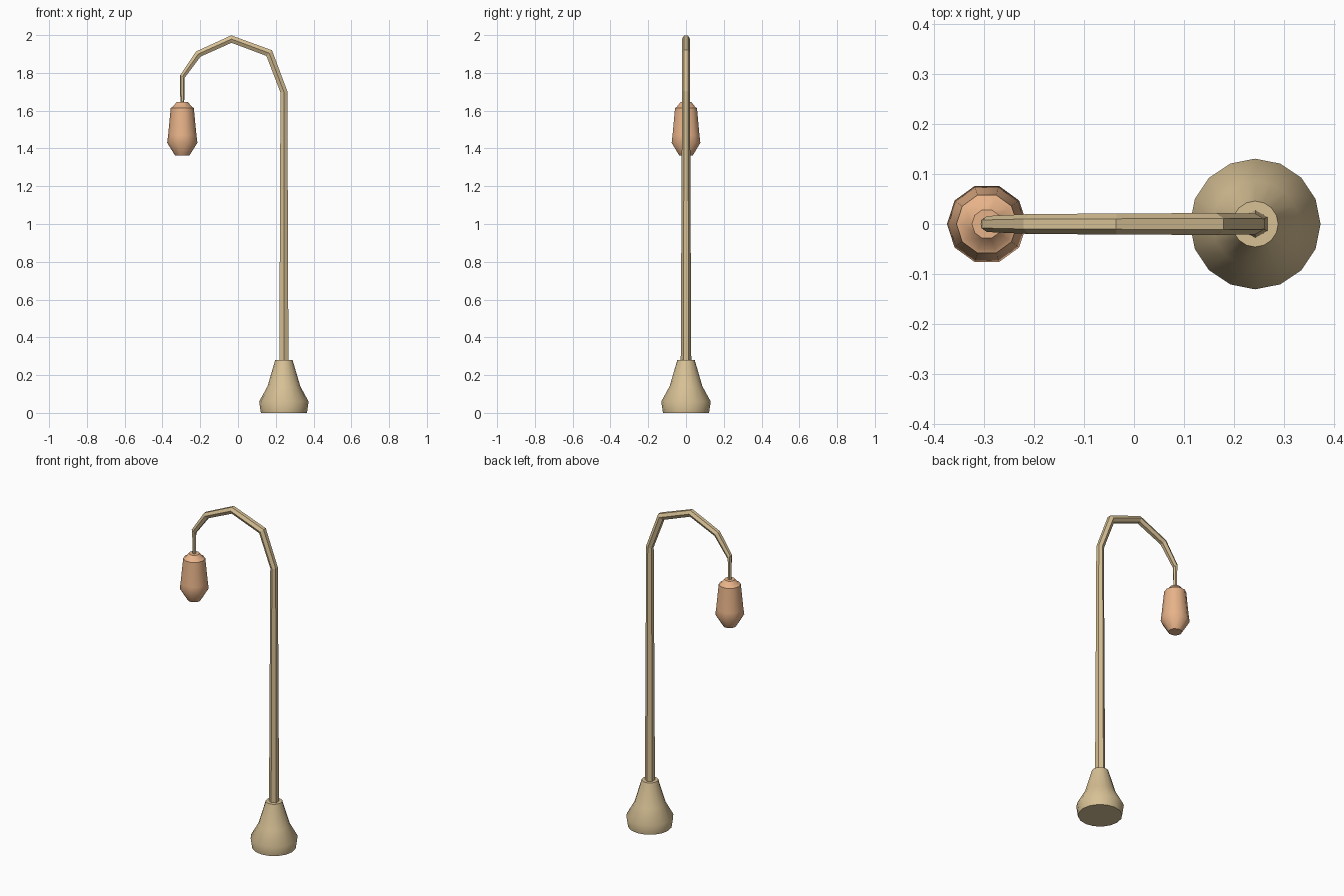
import bpy, bmesh, math
from mathutils import Vector

if "Cube" in bpy.data.objects:
    bpy.data.objects.remove(bpy.data.objects["Cube"])


def material(name, rgb):
    m = bpy.data.materials.new(name)
    m.diffuse_color = (*rgb, 1)
    m.use_nodes = True
    m.node_tree.nodes["Principled BSDF"].inputs["Base Color"].default_value = m.diffuse_color
    return m


TAN = material("bronze", (0.68, 0.53, 0.30))
ORANGE = material("amber", (0.80, 0.45, 0.25))


def skin(name, rings, mat, smooth=None):
    """Bridge a list of vertex rings, cap both ends and make an object."""
    bm = bmesh.new()
    loops = [[bm.verts.new(p) for p in ring] for ring in rings]
    n = len(loops[0])
    for a, b in zip(loops, loops[1:]):
        for i in range(n):
            j = (i + 1) % n
            bm.faces.new((a[i], a[j], b[j], b[i]))
    bm.faces.new(loops[0])
    bm.faces.new(loops[-1])
    bmesh.ops.recalc_face_normals(bm, faces=bm.faces)
    me = bpy.data.meshes.new(name)
    bm.to_mesh(me)
    bm.free()
    me.materials.append(mat)
    ob = bpy.data.objects.new(name, me)
    bpy.context.collection.objects.link(ob)
    if smooth:
        bpy.ops.object.select_all(action='DESELECT')
        ob.select_set(True)
        bpy.context.view_layer.objects.active = ob
        bpy.ops.object.shade_smooth_by_angle(angle=math.radians(smooth))
    return ob


def lathe(name, x, profile, sides, mat, smooth=None):
    angles = [math.tau * i / sides for i in range(sides)]
    rings = [[(x + r * math.cos(a), r * math.sin(a), z) for a in angles]
             for r, z in profile]
    return skin(name, rings, mat, smooth)


def sweep(name, path, sides, mat):
    """Mitred tube along an (x, z, radius) path in the front plane."""
    pts = [Vector((x, 0, z)) for x, z, r in path]
    rings = []
    for i, p in enumerate(pts):
        d_in = (p - pts[i - 1]).normalized() if i else (pts[1] - p).normalized()
        d_out = (pts[i + 1] - p).normalized() if i < len(pts) - 1 else d_in
        t = (d_in + d_out).normalized()
        u, v = Vector((0, 1, 0)), Vector((t.z, 0, -t.x)) / t.dot(d_in)
        r = path[i][2]
        rings.append([p + r * (math.cos(a) * u + math.sin(a) * v)
                      for a in (math.tau * k / sides for k in range(sides))])
    return skin(name, rings, mat)


# flared foot
lathe("base", 0.243, [(0.122, 0), (0.131, 0.06), (0.087, 0.14), (0.046, 0.28)],
      16, TAN, 50)

# upright post bending over into the arm
sweep("post_and_arm", [(0.243, 0.26, 0.028), (0.243, 1.70, 0.021),
                       (0.165, 1.905, 0.022), (-0.035, 1.979, 0.021),
                       (-0.21, 1.90, 0.02), (-0.295, 1.78, 0.016)], 6, TAN)

# short drop holding the lamp
lathe("lamp_stem", -0.295, [(0.010, 1.635), (0.013, 1.79)], 6, TAN)

# hanging lamp with a small shoulder lip
lathe("lamp", -0.295, [(0.038, 1.363), (0.08, 1.43), (0.075, 1.47), (0.061, 1.615),
                       (0.053, 1.618), (0.03, 1.645)], 10, ORANGE, 50)
